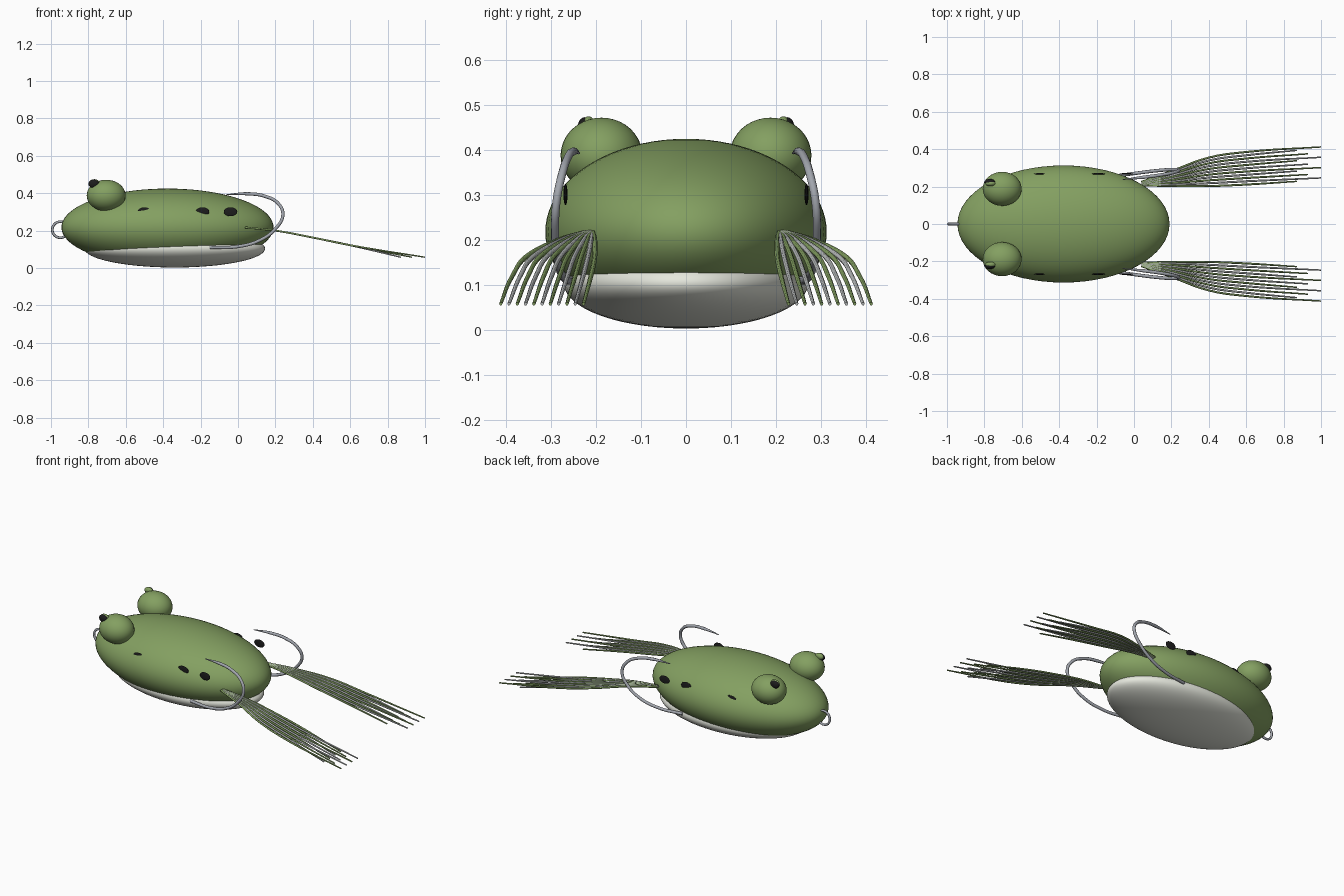
import bpy, math

if "Cube" in bpy.data.objects:
    bpy.data.objects.remove(bpy.data.objects["Cube"])


def material(name, color):
    m = bpy.data.materials.new(name)
    m.diffuse_color = (*color, 1)
    m.use_nodes = True
    m.node_tree.nodes["Principled BSDF"].inputs["Base Color"].default_value = m.diffuse_color
    return m


GREEN = material("frog green", (0.23, 0.35, 0.12))
WHITE = material("belly white", (0.80, 0.82, 0.74))
BLACK = material("black", (0.012, 0.012, 0.012))
STEEL = material("steel grey", (0.36, 0.38, 0.42))
SILVER = material("silver strand", (0.50, 0.52, 0.52))


def ellipsoid(name, loc, radii, mat, seg=32, rings=20):
    bpy.ops.mesh.primitive_uv_sphere_add(segments=seg, ring_count=rings, radius=1, location=loc)
    ob = bpy.context.object
    ob.name = name
    ob.scale = radii
    ob.data.materials.append(mat)
    bpy.ops.object.transform_apply(location=False, rotation=False, scale=True)
    bpy.ops.object.shade_smooth()
    return ob


def wire(name, points, radius, mat, tip=1.0, res=6, sides=2):
    """Round wire through points, thinning to tip at its last point."""
    cu = bpy.data.curves.new(name, 'CURVE')
    cu.dimensions = '3D'
    cu.bevel_depth = radius
    cu.bevel_resolution = sides
    cu.resolution_u = res
    cu.use_fill_caps = True
    sp = cu.splines.new('BEZIER')
    sp.bezier_points.add(len(points) - 1)
    for bp, p in zip(sp.bezier_points, points):
        bp.co = p
        bp.handle_left_type = bp.handle_right_type = 'AUTO'
    sp.bezier_points[-1].radius = tip
    cu.materials.append(mat)
    ob = bpy.data.objects.new(name, cu)
    bpy.context.collection.objects.link(ob)
    return ob


# Body and pale belly overlap to give the seam line
ellipsoid("body", (-0.377, 0, 0.218), (0.567, 0.313, 0.207), GREEN, 64, 40)
ellipsoid("belly", (-0.338, 0, 0.104), (0.483, 0.272, 0.101), WHITE, 64, 40)

# Line tie ring at the nose
bpy.ops.mesh.primitive_torus_add(location=(-0.95, 0, 0.205), rotation=(math.pi / 2, 0, 0),
                                 major_radius=0.043, minor_radius=0.007,
                                 major_segments=32, minor_segments=8)
ring = bpy.context.object
ring.name = "line_tie_ring"
ring.data.materials.append(STEEL)
bpy.ops.object.shade_smooth()

HOOK = [(-0.15, 0.250, 0.110), (0.00, 0.270, 0.115), (0.12, 0.285, 0.150),
        (0.20, 0.291, 0.210), (0.24, 0.288, 0.285), (0.215, 0.276, 0.345),
        (0.14, 0.262, 0.385), (0.05, 0.250, 0.397), (-0.06, 0.238, 0.393)]
STRANDS = 11
ENDS = (0.87, 1.0, 0.93)

for s, side in ((-1, "right"), (1, "left")):
    # Bulging eyes with dark pupil and small green centre
    ellipsoid("eye_" + side, (-0.705, s * 0.188, 0.388), (0.104, 0.091, 0.084), GREEN)
    ellipsoid("pupil_" + side, (-0.771, s * 0.225, 0.450), (0.029, 0.016, 0.023), BLACK, 20, 12)
    ellipsoid("pupil_centre_" + side, (-0.768, s * 0.217, 0.456), (0.028, 0.015, 0.019), GREEN, 20, 12)

    # Flat side spots
    for i, x in enumerate((-0.50, -0.19, -0.04)):
        ellipsoid(f"spot_{side}_{i}", (x, s * 0.268, 0.301), (0.036, 0.0045, 0.024), BLACK, 24, 12)

    # Upturned hook
    wire("hook_" + side, [(x, s * y, z) for x, y, z in HOOK], 0.009, STEEL, 0.25, 8, 3)

    # Fanned skirt legs in alternating colours
    for i in range(STRANDS):
        t = i / (STRANDS - 1)
        end = ENDS[i % 3] if i < STRANDS - 1 else 1.0
        path = [(0.04, 0.207 + 0.018 * t, 0.217), (0.20, 0.203 + 0.080 * t, 0.200),
                (0.40, 0.203 + 0.152 * t, 0.163), (0.60, 0.211 + 0.174 * t, 0.122),
                (end, 0.228 + 0.184 * t, 0.058)]
        wire(f"skirt_strand_{side}_{i}", [(x, s * y, z) for x, y, z in path],
             0.0055, SILVER if i % 2 else GREEN, 0.7, 5, 1)
